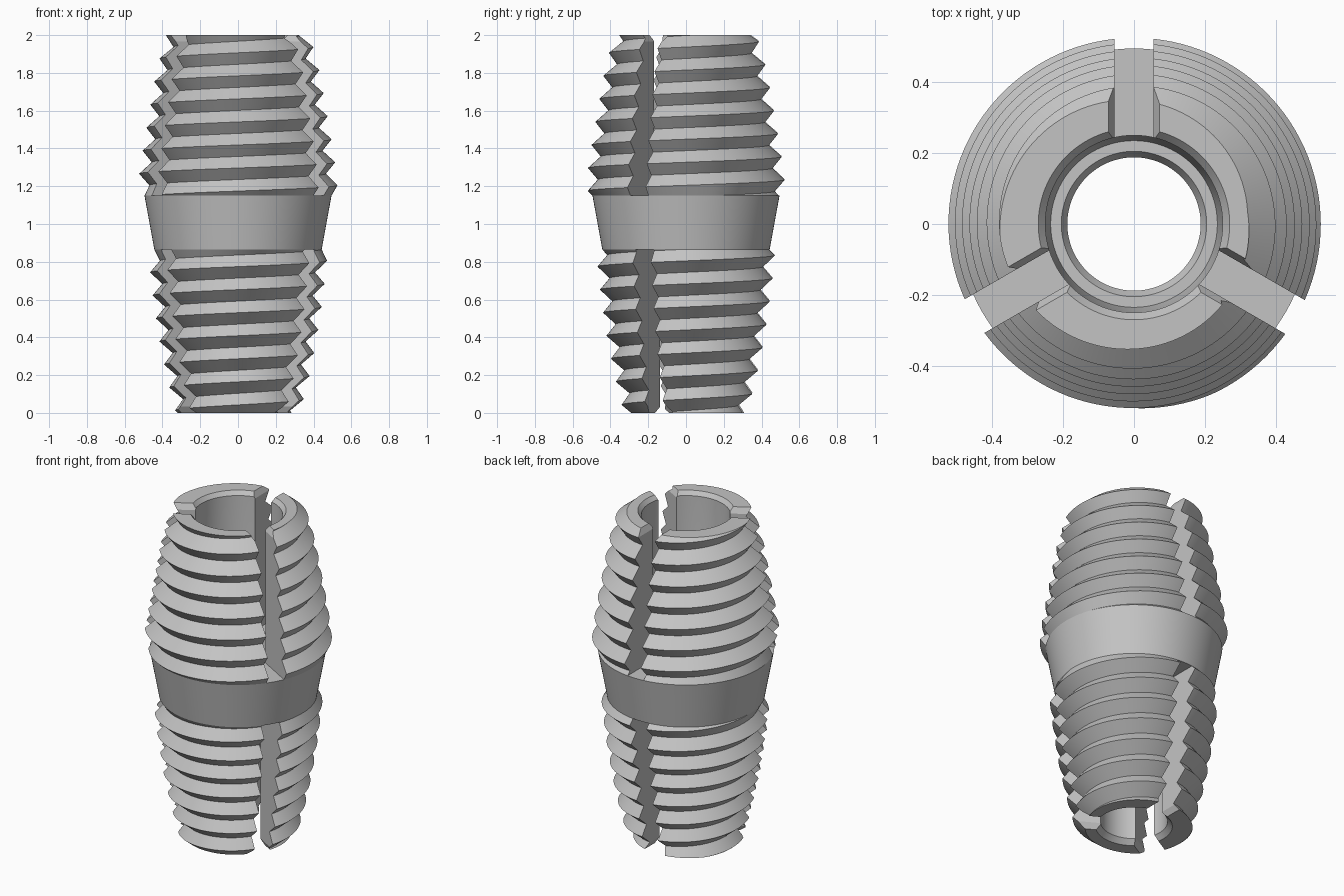
import bpy, bmesh, math
from mathutils import Matrix

if "Cube" in bpy.data.objects:
    bpy.data.objects.remove(bpy.data.objects["Cube"], do_unlink=True)

SEGMENTS = 120
PITCH = 0.122
DEPTH = 0.058
LOW, HIGH = 0.865, 1.15          # collar bottom and top
LOW_R, HIGH_R = 0.443, 0.495     # collar radii

# Crest envelopes as (z, radius), and the bore from top to bottom as (radius, z)
UPPER = [(1.15, 0.53), (1.27, 0.523), (1.44, 0.497), (1.79, 0.437), (1.91, 0.407), (2.0, 0.38)]
LOWER = [(0.0, 0.33), (0.06, 0.345), (0.2, 0.38), (0.4, 0.42), (0.62, 0.452), (LOW, 0.478)]
BORE = [(0.27, 2.0), (0.25, 1.975), (0.25, 1.12), (0.235, 1.0),
        (0.205, 1.0), (0.188, 0.97), (0.188, 0.03), (0.215, 0.0)]


def envelope(points, z):
    for (z0, r0), (z1, r1) in zip(points, points[1:]):
        if z <= z1:
            return r0 + (r1 - r0) * (z - z0) / (z1 - z0)
    return points[-1][1]


def thread_column(angle, start, points, lo, hi):
    """Crest and root points of a helical thread at one angle, clipped to lo..hi."""
    turn = angle / math.tau
    column = []
    for k in range(-20, 21):
        z = min(max(start + PITCH * (turn + k / 2), lo), hi)
        phase = ((z - start) / PITCH - turn) % 1
        drop = DEPTH * 2 * min(phase, 1 - phase)
        r = envelope(points, z) - drop
        # run the thread out into the collar
        if points is UPPER:
            r = min(max(r, HIGH_R - (z - lo)), HIGH_R + (z - lo))
        else:
            r = min(max(r, LOW_R - (hi - z)), LOW_R + (hi - z))
        column.append((r, z))
    return column


# Collar: a plain cone in a few rings
collar = [(LOW_R + (HIGH_R - LOW_R) * t, LOW + (HIGH - LOW) * t) for t in (0, 0.05, 0.5, 0.95, 1)]

# Threaded sleeve: one closed section per angle, joined all round
bm = bmesh.new()
columns = []
for i in range(SEGMENTS + 1):
    a = math.tau * i / SEGMENTS
    section = thread_column(a, 0.805, LOWER, 0.0, LOW) + collar
    section += thread_column(a, 1.205, UPPER, HIGH, 2.0) + BORE
    columns.append([bm.verts.new((r * math.cos(a), r * math.sin(a), z)) for r, z in section])
for c, d in zip(columns, columns[1:]):
    for j in range(len(c)):
        k = (j + 1) % len(c)
        bm.faces.new((c[j], d[j], d[k], c[k]))
bmesh.ops.remove_doubles(bm, verts=bm.verts, dist=0.0001)
bmesh.ops.recalc_face_normals(bm, faces=bm.faces)
mesh = bpy.data.meshes.new("threaded_sleeve")
bm.to_mesh(mesh)
bm.free()
sleeve = bpy.data.objects.new("threaded_sleeve", mesh)
bpy.context.collection.objects.link(sleeve)

# Slot cutters: three per end, flared at the mouth
bm = bmesh.new()
half, flare = 0.055, 0.105
right_side = [(half, HIGH), (half, 1.965), (flare, 2.065)]
upper_slot = right_side + [(-t, z) for t, z in reversed(right_side)]
right_side = [(half, LOW), (half, 0.035), (flare, -0.065)]
lower_slot = right_side + [(-t, z) for t, z in reversed(right_side)]
for n in range(3):
    turn = Matrix.Rotation(math.radians(90 + 120 * n), 3, 'Z')
    for outline in (upper_slot, lower_slot):
        inner = [bm.verts.new((0.13, t, z)) for t, z in outline]
        outer = [bm.verts.new((0.7, t, z)) for t, z in outline]
        bm.faces.new(inner)
        bm.faces.new(outer[::-1])
        for j in range(len(outline)):
            k = (j + 1) % len(outline)
            bm.faces.new((inner[j], outer[j], outer[k], inner[k]))
        bmesh.ops.rotate(bm, verts=inner + outer, matrix=turn)
bmesh.ops.recalc_face_normals(bm, faces=bm.faces)
cut_mesh = bpy.data.meshes.new("slot_cutter")
bm.to_mesh(cut_mesh)
bm.free()
cutter = bpy.data.objects.new("slot_cutter", cut_mesh)
bpy.context.collection.objects.link(cutter)
cutter.hide_render = True

# Cut the slots
mod = sleeve.modifiers.new("slots", 'BOOLEAN')
mod.operation = 'DIFFERENCE'
mod.solver = 'EXACT'
mod.object = cutter
bpy.ops.object.select_all(action='DESELECT')
bpy.context.view_layer.objects.active = sleeve
sleeve.select_set(True)
bpy.ops.object.modifier_apply(modifier=mod.name)
bpy.data.objects.remove(cutter, do_unlink=True)

# Material
grey = bpy.data.materials.new("plain grey")
grey.use_nodes = True
colour = (0.55, 0.55, 0.55, 1)
grey.diffuse_color = colour
grey.node_tree.nodes["Principled BSDF"].inputs["Base Color"].default_value = colour
sleeve.data.materials.clear()
sleeve.data.materials.append(grey)
bpy.ops.object.shade_smooth_by_angle(angle=math.radians(15))
